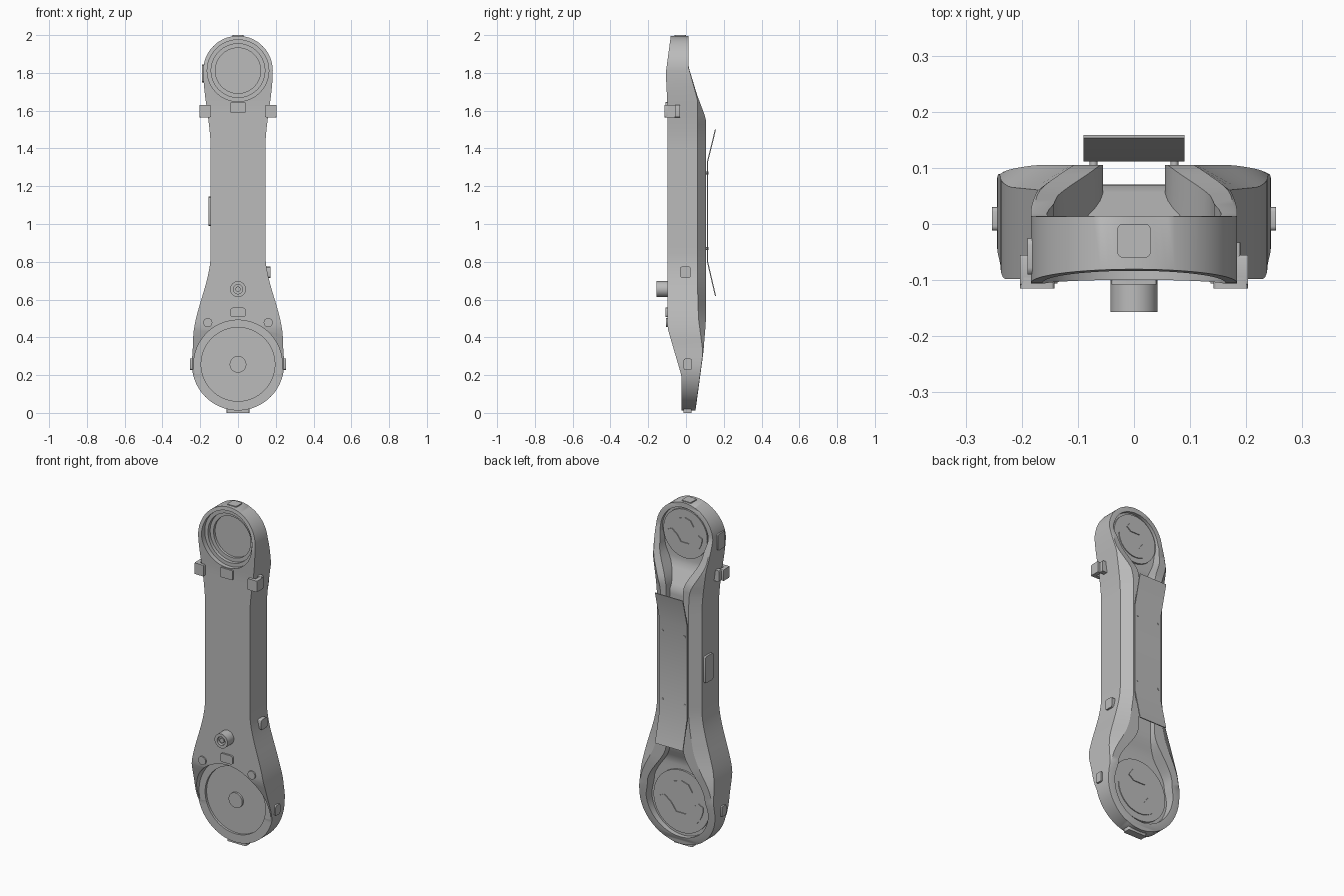
import bpy, bmesh, math
from math import sin, cos, pi, sqrt

cube = bpy.data.objects.get("Cube")
if cube:
    bpy.data.objects.remove(cube, do_unlink=True)

grey = bpy.data.materials.new("grey plastic")
grey.use_nodes = True
grey.diffuse_color = (0.5, 0.5, 0.5, 1)
grey.node_tree.nodes["Principled BSDF"].inputs["Base Color"].default_value = (0.5, 0.5, 0.5, 1)

LOW, HIGH = 0.257, 1.812      # joint centres
R_LOW, R_HIGH = 0.244, 0.184  # joint radii


def finish(name, bm, angle=30):
    bmesh.ops.recalc_face_normals(bm, faces=bm.faces)
    mesh = bpy.data.meshes.new(name)
    bm.to_mesh(mesh)
    bm.free()
    ob = bpy.data.objects.new(name, mesh)
    bpy.context.collection.objects.link(ob)
    mesh.materials.append(grey)
    shade(ob, angle)
    return ob


def shade(ob, angle=30):
    bpy.ops.object.select_all(action='DESELECT')
    ob.select_set(True)
    bpy.context.view_layer.objects.active = ob
    bpy.ops.object.shade_smooth_by_angle(angle=math.radians(angle))


def loft(name, rings):
    bm = bmesh.new()
    loops = [[bm.verts.new(p) for p in ring] for ring in rings]
    n = len(loops[0])
    for a, b in zip(loops, loops[1:]):
        for i in range(n):
            j = (i + 1) % n
            bm.faces.new((a[i], a[j], b[j], b[i]))
    bm.faces.new(loops[0])
    bm.faces.new(loops[-1])
    return finish(name, bm)


def prism(name, outline, y0, y1):
    """Outline in x, z pushed from y0 to y1."""
    return loft(name, [[(x, y, z) for x, z in outline] for y in (y0, y1)])


def disc(name, x, z, r, y0, y1, n=64):
    pts = [(x + r * cos(2 * pi * i / n), z + r * sin(2 * pi * i / n)) for i in range(n)]
    return prism(name, pts, y0, y1)


def block(name, x, y, z, bevel=0.006):
    bm = bmesh.new()
    bmesh.ops.create_cube(bm, size=1)
    for v in bm.verts:
        v.co = [r[0] + (c + 0.5) * (r[1] - r[0]) for c, r in zip(v.co, (x, y, z))]
    if bevel:
        # round only the edges along the thinnest direction
        size = [r[1] - r[0] for r in (x, y, z)]
        k = size.index(min(size))
        edges = [e for e in bm.edges if abs(e.verts[0].co[k] - e.verts[1].co[k]) > 1e-5]
        bmesh.ops.bevel(bm, geom=edges, offset=bevel, segments=3, affect='EDGES', profile=0.5)
    return finish(name, bm)


def cut(ob, cutter):
    m = ob.modifiers.new("cut", 'BOOLEAN')
    m.operation, m.solver, m.object = 'DIFFERENCE', 'EXACT', cutter
    bpy.context.view_layer.objects.active = ob
    bpy.ops.object.modifier_apply(modifier=m.name)
    bpy.data.objects.remove(cutter, do_unlink=True)


def at(z, table, smooth=False):
    """Value at height z from (height, value) pairs."""
    if z <= table[0][0]:
        return table[0][1]
    for (a, u), (b, v) in zip(table, table[1:]):
        if z <= b:
            t = (z - a) / (b - a)
            t = t * t * (3 - 2 * t) if smooth else t
            return u + (v - u) * t
    return table[-1][1]


def stations(low_r, high_r, n=20, steps=60):
    """Heights that follow both round ends and the straight part."""
    ends = [0.02 + (pi / 2 - 0.02) * i / n for i in range(n + 1)]
    zs = [LOW - low_r * cos(a) for a in ends]
    zs += [LOW + (HIGH - LOW) * i / steps for i in range(1, steps)]
    return zs + [HIGH + high_r * cos(a) for a in reversed(ends)]


def width(z, low_r, high_r, table):
    if z < LOW:
        return sqrt(max(low_r ** 2 - (LOW - z) ** 2, 1e-5))
    if z > HIGH:
        return sqrt(max(high_r ** 2 - (z - HIGH) ** 2, 1e-5))
    return at(z, table, True)


# Main shell: waisted outline, sloped front and back, chamfered rear edges
outline = [(LOW, R_LOW), (0.38, 0.238), (0.84, 0.145), (1.4, 0.145), (HIGH, R_HIGH)]
front = [(0.2, -0.025), (0.45, -0.098), (1.62, -0.098), (1.8, -0.107), (2, -0.08)]
back = [(0.01, 0.05), (0.32, 0.092), (0.48, 0.105), (1.56, 0.105), (1.68, 0.06), (1.83, 0.014)]
side = [(0.01, 0.049), (0.32, 0.09), (0.5, 0.066), (0.7, 0.06), (1.66, 0.06), (1.83, 0.013)]
ridge = [(0.32, 0.97), (0.62, 0.62), (1.5, 0.62), (1.7, 0.97)]
rings = []
for z in stations(R_LOW, R_HIGH):
    w = width(z, R_LOW, R_HIGH, outline)
    f, b, s, r = at(z, front), at(z, back), at(z, side), w * at(z, ridge, True)
    rings.append([(-w, f, z), (w, f, z), (w, s, z), (r, b, z), (-r, b, z), (-w, s, z)])
shell = loft("arm_shell", rings)

# Rear channel opening into a round pocket at each joint
pocket = [(LOW, 0.2), (0.34, 0.185), (0.6, 0.055), (1.52, 0.055), (1.74, 0.14), (HIGH, 0.155)]
floor = [(0.48, 0.03), (0.58, 0.07), (1.5, 0.07), (1.64, -0.005)]
rings = []
for z in stations(0.2, 0.155):
    w, y = width(z, 0.2, 0.155, pocket), at(z, floor)
    rings.append([(-w, y, z), (w, y, z), (w, 0.3, z), (-w, 0.3, z)])
cut(shell, loft("channel_cutter", rings))

# Stepped round recesses in the front of both joints
for z, r, y in ((LOW, 0.234, -0.026), (LOW, 0.195, -0.012),
                (HIGH, 0.163, -0.075), (HIGH, 0.142, -0.055), (HIGH, 0.12, -0.04)):
    cut(shell, disc("recess_cutter", 0, z, r, -0.3, y, 96))
shade(shell)
disc("lower_joint_hub", 0, LOW, 0.044, -0.024, -0.005)

# Joint covers at the back, each with two raised panels
def joint_cover(name, z, r, y):
    disc(name + "_cover", 0, z, r, y - 0.02, y)
    k = r / 0.14
    upper = [(-0.055, 0.055), (-0.03, 0.035), (0.03, 0.035), (0.055, 0.055),
             (0.035, 0.085), (0, 0.095), (-0.035, 0.085)]
    arc = [(0.11 * cos(a), 0.11 * sin(a)) for a in [pi + pi * i / 16 for i in range(17)]]
    lower = arc + [(0.085, 0.012), (0.05, -0.015), (0.025, -0.05), (-0.025, -0.05),
                   (-0.05, -0.015), (-0.085, 0.012)]
    for part, pts in (("upper", upper), ("lower", lower)):
        prism(f"{name}_{part}_panel", [(x * k, z + h * k) for x, h in pts], y - 0.005, y + 0.005)


joint_cover("lower_joint", LOW, 0.182, 0.04)
joint_cover("upper_joint", HIGH, 0.142, 0.006)

# Rear cover plate with flared ends and four screws
strip = [(0.62, 0.153), (0.8, 0.111), (1.33, 0.111), (1.5, 0.153)]
loft("rear_plate", [[(-0.09, y, z), (0.09, y, z), (0.09, y + 0.006, z), (-0.09, y + 0.006, z)]
                    for z, y in strip])
for sx in (-1, 1):
    for z in (0.87, 1.27):
        disc("plate_screw", sx * 0.072, z, 0.007, 0.1, 0.119, 16)

# Front knob with a socket
knob = disc("front_knob", 0, 0.655, 0.042, -0.157, -0.09)
cut(knob, disc("socket_cutter", 0, 0.655, 0.025, -0.2, -0.14, 32))
shade(knob)
disc("knob_pin", 0, 0.655, 0.014, -0.15, -0.13, 24)

# Front buttons and tab
block("front_button", (-0.04, 0.04), (-0.108, -0.09), (0.507, 0.557), 0.012)
block("upper_front_tab", (-0.04, 0.04), (-0.108, -0.09), (1.588, 1.645))

# Paired clips, round buttons and side buttons
for s, label in ((1, "left"), (-1, "right")):
    def span(a, b):
        return tuple(sorted((s * a, s * b)))
    disc(label + "_round_button", s * 0.16, 0.478, 0.024, -0.106, -0.085, 32)
    block(label + "_clip_face", span(0.142, 0.203), (-0.115, -0.095), (1.565, 1.63))
    block(label + "_clip_side", span(0.18, 0.203), (-0.11, -0.055), (1.565, 1.63))
    block(label + "_clip_foot", span(0.15, 0.19), (-0.06, -0.033), (1.565, 1.63))
    block(label + "_lower_button", span(0.23, 0.253), (-0.012, 0.03), (0.228, 0.287), 0.008)

# Single buttons and end tabs
block("left_side_button", (0.14, 0.173), (-0.032, 0.025), (0.715, 0.775), 0.012)
block("right_side_tab", (-0.157, -0.13), (-0.03, 0.045), (0.99, 1.145), 0.012)
block("right_upper_tab", (-0.19, -0.165), (-0.09, -0.025), (1.75, 1.845), 0.012)
block("top_tab", (-0.03, 0.03), (-0.06, 0.0), (1.98, 2.0), 0.01)
block("bottom_tab", (-0.06, 0.06), (-0.014, 0.03), (0, 0.035), 0.006)
